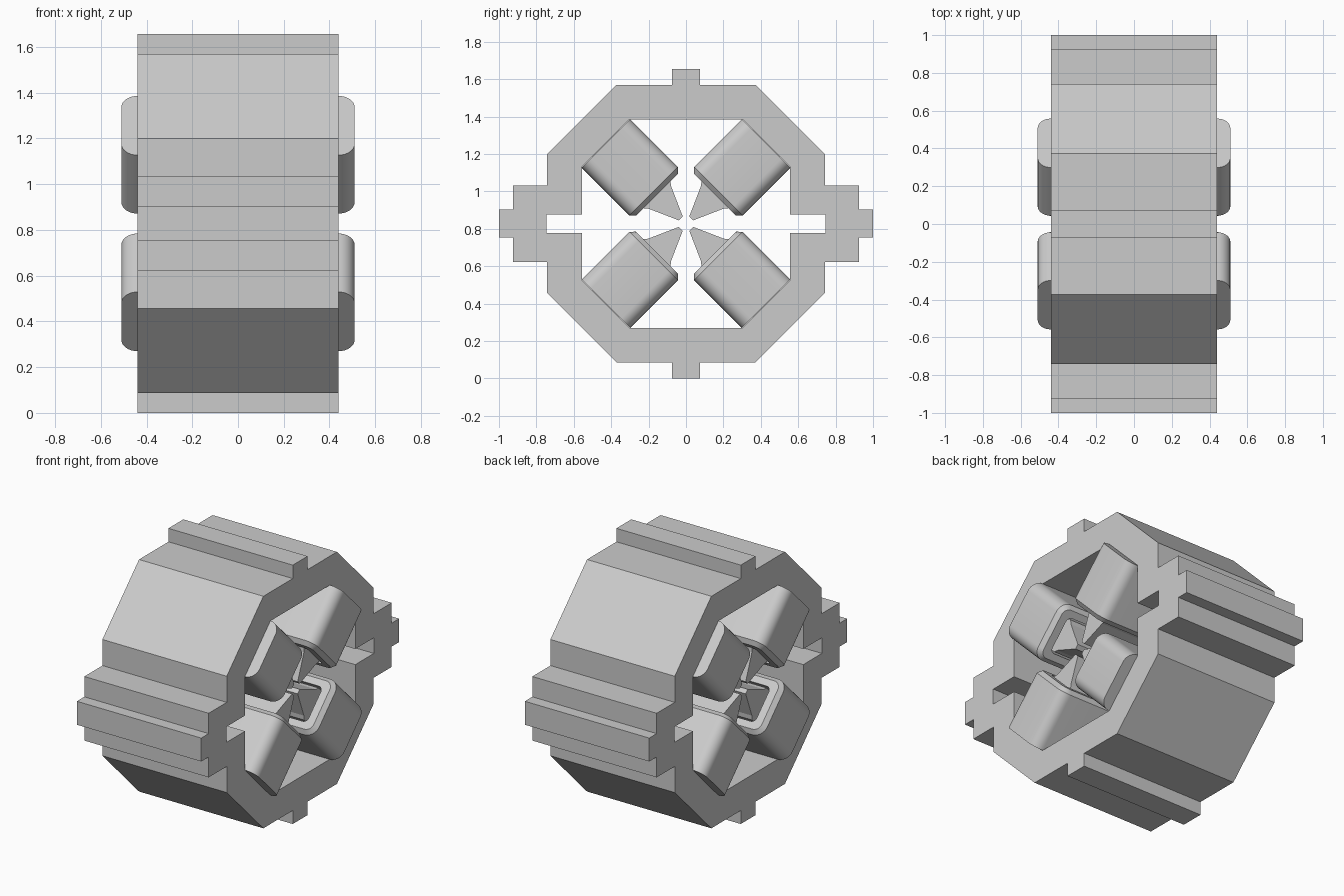
import bpy, bmesh, math

if "Cube" in bpy.data.objects:
    bpy.data.objects.remove(bpy.data.objects["Cube"], do_unlink=True)

CENTRE_Z = 0.828
HALF_LENGTH = 0.44

steel = bpy.data.materials.new("plain grey")
steel.use_nodes = True
GREY = (0.6, 0.6, 0.6, 1)
steel.diffuse_color = GREY
steel.node_tree.nodes["Principled BSDF"].inputs["Base Color"].default_value = GREY


def make_object(name, bm, angle=0.0):
    """Turn a bmesh into an object on the ring's axis, turned about x."""
    bmesh.ops.recalc_face_normals(bm, faces=bm.faces)
    mesh = bpy.data.meshes.new(name)
    bm.to_mesh(mesh)
    bm.free()
    mesh.materials.append(steel)
    obj = bpy.data.objects.new(name, mesh)
    obj.location.z = CENTRE_Z
    obj.rotation_euler.x = angle
    bpy.context.collection.objects.link(obj)
    return obj


def rounded_rect(hx, hy, radius, steps=8):
    """Rounded rectangle outline; a zero step count gives plain corners."""
    points = []
    for corner, (sx, sy) in enumerate([(1, 1), (-1, 1), (-1, -1), (1, -1)]):
        if not steps:
            points.append((sx * hx, sy * hy))
            continue
        for i in range(steps + 1):
            a = math.pi / 2 * (corner + i / steps)
            points.append((sx * (hx - radius) + radius * math.cos(a),
                           sy * (hy - radius) + radius * math.sin(a)))
    return points


def loft(sections, closed):
    """Skin (outline, height) sections; closed joins last to first, else cap."""
    bm = bmesh.new()
    loops = [[bm.verts.new((x, y, z)) for x, y in outline] for outline, z in sections]
    pairs = list(zip(loops, loops[1:]))
    if closed:
        pairs.append((loops[-1], loops[0]))
    else:
        bm.faces.new(loops[0])
        bm.faces.new(loops[-1])
    for a, b in pairs:
        for i in range(len(a)):
            j = (i + 1) % len(a)
            bm.faces.new((a[i], a[j], b[j], b[i]))
    return bm


# Yoke: one quarter of the ring profile, mirrored across both axes
outer = [(0, .828), (.075, .828), (.075, .742), (.372, .742), (.742, .372),
         (.742, .205), (.925, .205), (.925, .075), (1, .075), (1, 0)]
inner = [(.745, 0), (.745, .05), (.557, .05), (.557, .302), (.302, .557), (0, .557)]
profile = outer + inner
bm = bmesh.new()
ends = [[bm.verts.new((x, y, z)) for y, z in profile] for x in (-HALF_LENGTH, HALF_LENGTH)]
for end in ends:
    bm.faces.new(end)
for i, (y, z) in enumerate(profile):
    j = (i + 1) % len(profile)
    on_seam = y == profile[j][0] == 0 or z == profile[j][1] == 0
    if not on_seam:
        bm.faces.new((ends[0][i], ends[0][j], ends[1][j], ends[1][i]))
yoke = make_object("yoke", bm)
mirror = yoke.modifiers.new("Mirror", "MIRROR")
mirror.use_axis = (False, True, True)

# Four coils and pole pieces on the diagonals
coil_outer = rounded_rect(0.51, 0.183, 0.07)
coil_lip = rounded_rect(0.485, 0.158, 0.045)
coil_hole = rounded_rect(0.435, 0.115, 0.03)
coil_sections = [(coil_outer, 0.606), (coil_outer, 0.245), (coil_lip, 0.219),
                 (coil_hole, 0.219), (coil_hole, 0.606)]
pole_sections = [(rounded_rect(0.41, half, 0, 0), r) for half, r in
                 [(0.105, 0.62), (0.105, 0.222), (0.086, 0.2), (0.015, 0.04)]]

for k, place in enumerate(["upper_front", "lower_front", "lower_back", "upper_back"]):
    angle = math.pi / 4 + k * math.pi / 2
    make_object("pole_" + place, loft(pole_sections, False), angle)
    coil = make_object("coil_" + place, loft(coil_sections, True), angle)
    bpy.ops.object.select_all(action="DESELECT")
    coil.select_set(True)
    bpy.context.view_layer.objects.active = coil
    bpy.ops.object.shade_smooth_by_angle(angle=math.radians(30))
